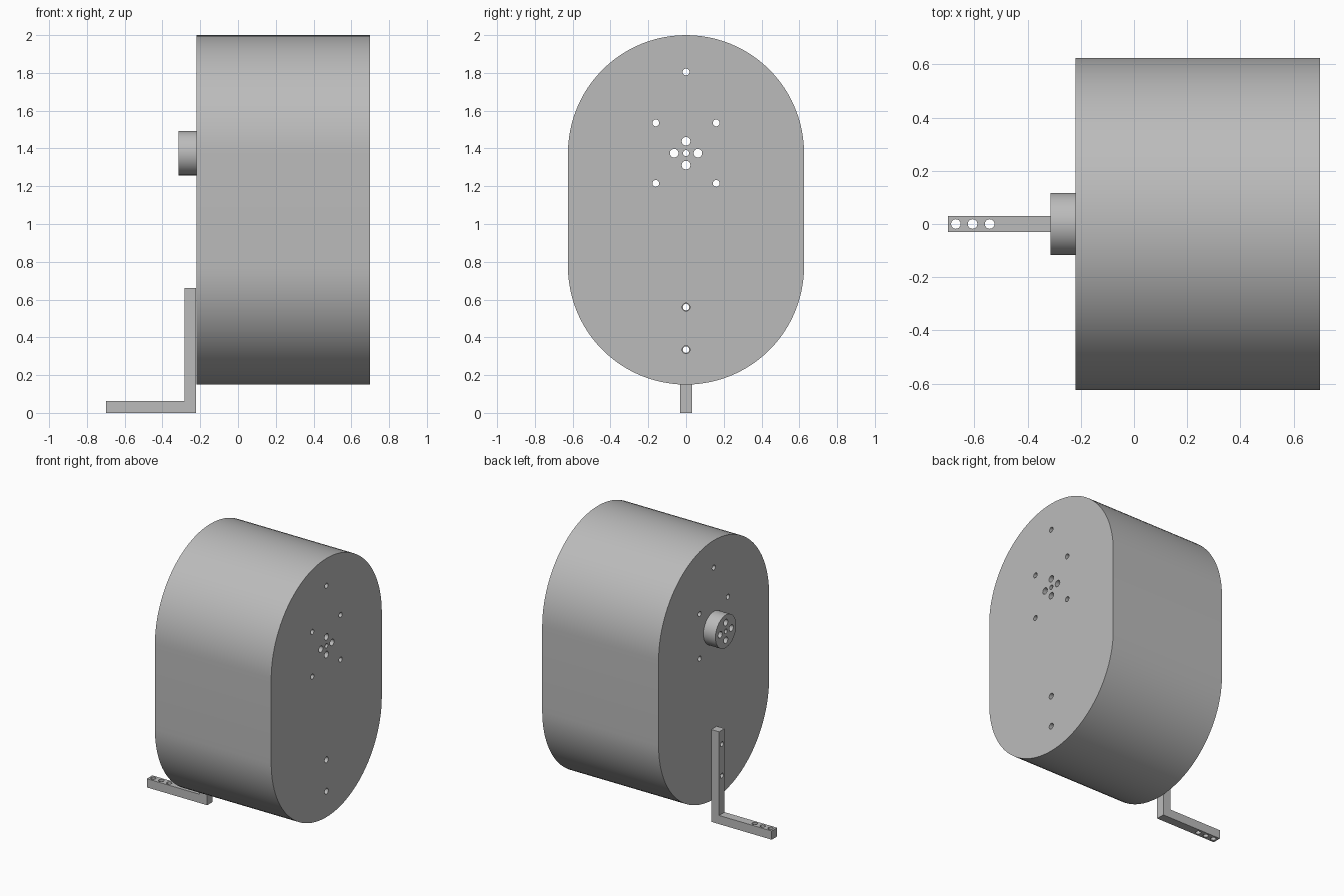
import bpy, bmesh, math
from mathutils import Matrix, Vector

cube = bpy.data.objects.get("Cube")
if cube:
    bpy.data.objects.remove(cube, do_unlink=True)

grey = bpy.data.materials.new("plain grey")
grey.use_nodes = True
GREY = (0.5, 0.5, 0.5, 1.0)
grey.diffuse_color = GREY
grey.node_tree.nodes["Principled BSDF"].inputs["Base Color"].default_value = GREY


def arc(cx, cy, r, start, end, n):
    """Points along an arc, angles in degrees."""
    return [(cx + r * math.cos(math.radians(start + (end - start) * i / n)),
             cy + r * math.sin(math.radians(start + (end - start) * i / n)))
            for i in range(n + 1)]


def circle(cx, cy, r, n):
    return arc(cx, cy, r, 0, 360, n)[:-1]


# Turn profile coordinates plus depth into world coordinates
PLACE = {
    "x": lambda u, v, d: Vector((d, u, v)),
    "y": lambda u, v, d: Vector((u, d, v)),
    "z": lambda u, v, d: Vector((u, v, d)),
}


def add_prism(bm, points, axis, lo, hi):
    """Extrude a closed profile along an axis from lo to hi."""
    place = PLACE[axis]
    face = bm.faces.new([bm.verts.new(place(u, v, lo)) for u, v in points])
    ext = bmesh.ops.extrude_face_region(bm, geom=[face], use_keep_orig=True)
    verts = [g for g in ext["geom"] if isinstance(g, bmesh.types.BMVert)]
    bmesh.ops.translate(bm, verts=verts, vec=place(0, 0, hi - lo))


def make_object(name, prisms):
    bm = bmesh.new()
    for prism in prisms:
        add_prism(bm, *prism)
    bmesh.ops.recalc_face_normals(bm, faces=bm.faces[:])
    mesh = bpy.data.meshes.new(name)
    bm.to_mesh(mesh)
    bm.free()
    mesh.materials.append(grey)
    obj = bpy.data.objects.new(name, mesh)
    bpy.context.collection.objects.link(obj)
    return obj


def drilled_part(name, prism, holes):
    """Make a part and drill (axis, u, v, radius, lo, hi) holes through it."""
    obj = make_object(name, [prism])
    cutter = make_object(name + "_drill", [
        (circle(u, v, r, 24), axis, lo, hi) for axis, u, v, r, lo, hi in holes])
    cutter.hide_render = True
    mod = obj.modifiers.new("holes", 'BOOLEAN')
    mod.operation = 'DIFFERENCE'
    mod.solver = 'EXACT'
    mod.object = cutter
    bpy.ops.object.select_all(action='DESELECT')
    obj.select_set(True)
    bpy.context.view_layer.objects.active = obj
    bpy.ops.object.modifier_apply(modifier=mod.name)
    bpy.data.objects.remove(cutter, do_unlink=True)
    bpy.ops.object.shade_smooth_by_angle(angle=math.radians(30))
    return obj


AXLE_Z = 1.375
FACE_X = -0.22      # side of the housing that carries the hub and bracket

# Hole patterns, as (y, z, radius)
hub_holes = [(0, AXLE_Z, 0.016)]
for dy, dz in ((1, 0), (-1, 0), (0, 1), (0, -1)):
    hub_holes.append((0.063 * dy, AXLE_Z + 0.063 * dz, 0.023))
motor_holes = [(0.16 * sy, AXLE_Z + 0.16 * sz, 0.018)
               for sy in (-1, 1) for sz in (-1, 1)]
bracket_z = (0.56, 0.335)
housing_holes = (hub_holes + motor_holes + [(0, 1.805, 0.018)]
                 + [(0, z, 0.021) for z in bracket_z])

# Housing: rounded slot-shaped block with holes right through
outline = arc(0, AXLE_Z, 0.625, 0, 180, 48) + arc(0, 0.775, 0.625, 180, 360, 48)
drilled_part("housing", (outline, "x", FACE_X, 0.70),
             [("x", y, z, r, -0.4, 0.9) for y, z, r in housing_holes])

# Hub: short drum on the side of the housing
drilled_part("hub", (circle(0, AXLE_Z, 0.117, 64), "x", -0.315, FACE_X),
             [("x", y, z, r, -0.5, 0.0) for y, z, r in hub_holes])

# Bracket: L-shaped square bar with mounting holes in both legs
bar = [(-0.70, 0), (-0.222, 0), (-0.222, 0.66), (-0.284, 0.66),
       (-0.284, 0.062), (-0.70, 0.062)]
drilled_part("bracket", (bar, "y", -0.031, 0.031),
             [("x", 0, z, 0.017, -0.4, -0.1) for z in bracket_z]
             + [("z", x, 0, 0.018, -0.1, 0.2) for x in (-0.67, -0.607, -0.543)])
